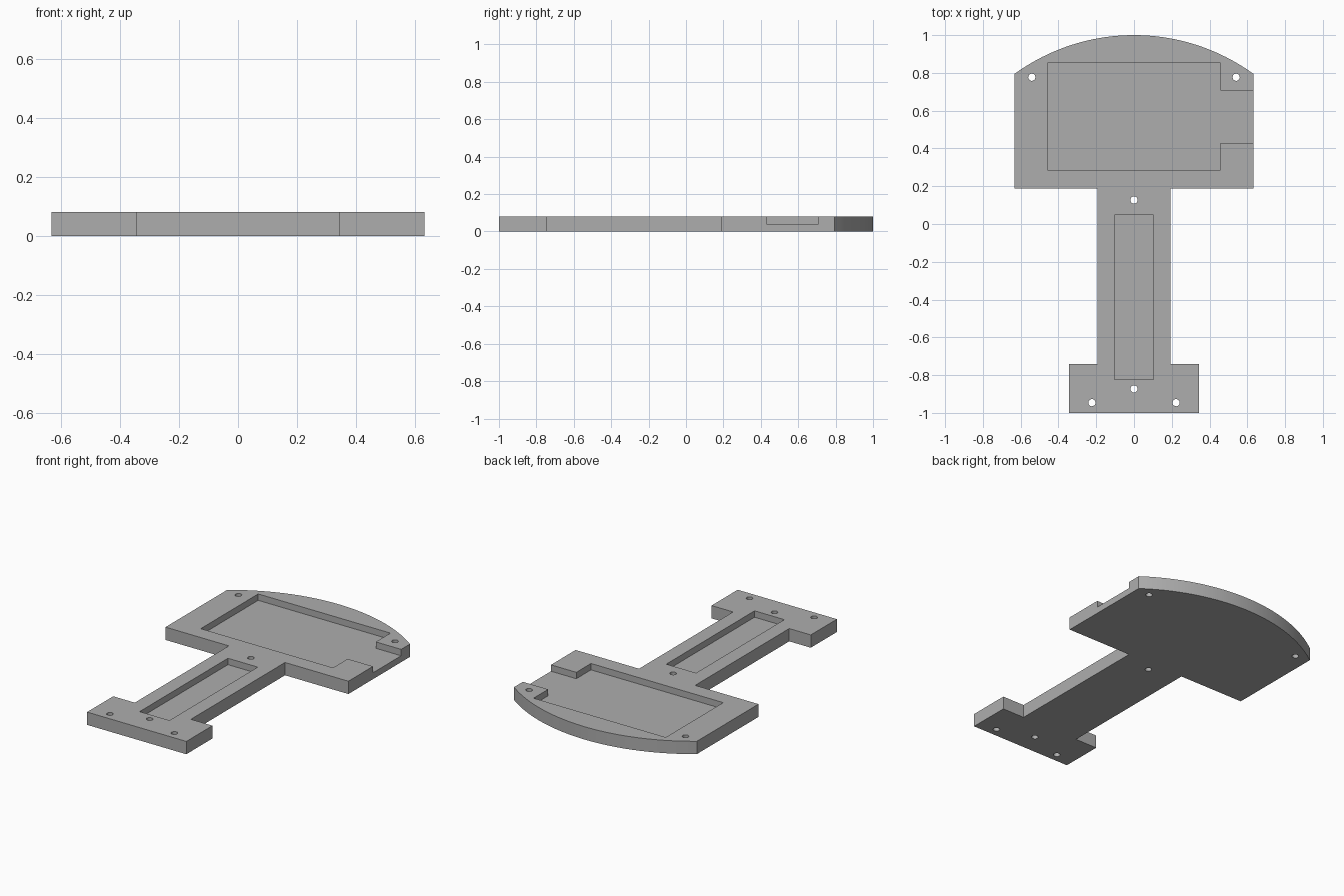
import bpy, bmesh, math

if "Cube" in bpy.data.objects:
    bpy.data.objects.remove(bpy.data.objects["Cube"])

THICK = 0.08
FLOOR = 0.04

grey = bpy.data.materials.new("plain grey")
grey.diffuse_color = (0.42, 0.42, 0.42, 1)
grey.use_nodes = True
grey.node_tree.nodes["Principled BSDF"].inputs["Base Color"].default_value = grey.diffuse_color


def prism(name, points, z0, z1):
    """Extrude a counter-clockwise outline from z0 to z1."""
    bm = bmesh.new()
    base = bm.faces.new([bm.verts.new((x, y, z0)) for x, y in points])
    ext = bmesh.ops.extrude_face_region(bm, geom=[base], use_keep_orig=True)
    top = [v for v in ext["geom"] if isinstance(v, bmesh.types.BMVert)]
    bmesh.ops.translate(bm, verts=top, vec=(0, 0, z1 - z0))
    bmesh.ops.recalc_face_normals(bm, faces=bm.faces)
    mesh = bpy.data.meshes.new(name)
    bm.to_mesh(mesh)
    bm.free()
    mesh.materials.append(grey)
    obj = bpy.data.objects.new(name, mesh)
    bpy.context.collection.objects.link(obj)
    return obj


def circle(cx, cy, r, n=32):
    return [(cx + r * math.cos(2 * math.pi * i / n),
             cy + r * math.sin(2 * math.pi * i / n)) for i in range(n)]


# Plate outline: foot, neck, wide head with an arched end
half_w, arc_y = 0.632, 0.795
rise = 1 - arc_y
radius = (half_w ** 2 + rise ** 2) / (2 * rise)
sweep = math.asin(half_w / radius)
right = [(0.343, -1), (0.343, -0.742), (0.194, -0.742), (0.194, 0.187), (half_w, 0.187)]
arc = [(radius * math.sin(a), 1 - radius + radius * math.cos(a))
       for a in (sweep * (1 - i / 24) for i in range(49))]
left = [(-x, y) for x, y in reversed(right)]
plate = prism("base_plate", right + arc + left, 0, THICK)

# Head pocket with a side opening, neck slot, and screw holes
head_pocket = [(-0.457, 0.285), (0.457, 0.285), (0.457, 0.43), (0.75, 0.43),
               (0.75, 0.708), (0.457, 0.708), (0.457, 0.852), (-0.457, 0.852)]
neck_slot = [(-0.103, -0.824), (0.103, -0.824), (0.103, 0.048), (-0.103, 0.048)]
cutters = [prism("head_pocket_cutter", head_pocket, FLOOR, 0.2),
           prism("neck_slot_cutter", neck_slot, FLOOR, 0.2)]
for x, y in [(-0.541, 0.777), (0.541, 0.777), (0, 0.127),
             (0, -0.873), (-0.223, -0.946), (0.223, -0.946)]:
    cutters.append(prism("screw_hole_cutter", circle(x, y, 0.019), -0.1, 0.2))

bpy.context.view_layer.objects.active = plate
plate.select_set(True)
for cutter in cutters:
    cutter.hide_render = True
    mod = plate.modifiers.new("cut", "BOOLEAN")
    mod.operation = "DIFFERENCE"
    mod.solver = "EXACT"
    mod.object = cutter
    bpy.ops.object.modifier_apply(modifier=mod.name)
    bpy.data.objects.remove(cutter)

# Smooth the arch and holes, keep the edges sharp
bpy.ops.object.shade_smooth_by_angle(angle=math.radians(25))
